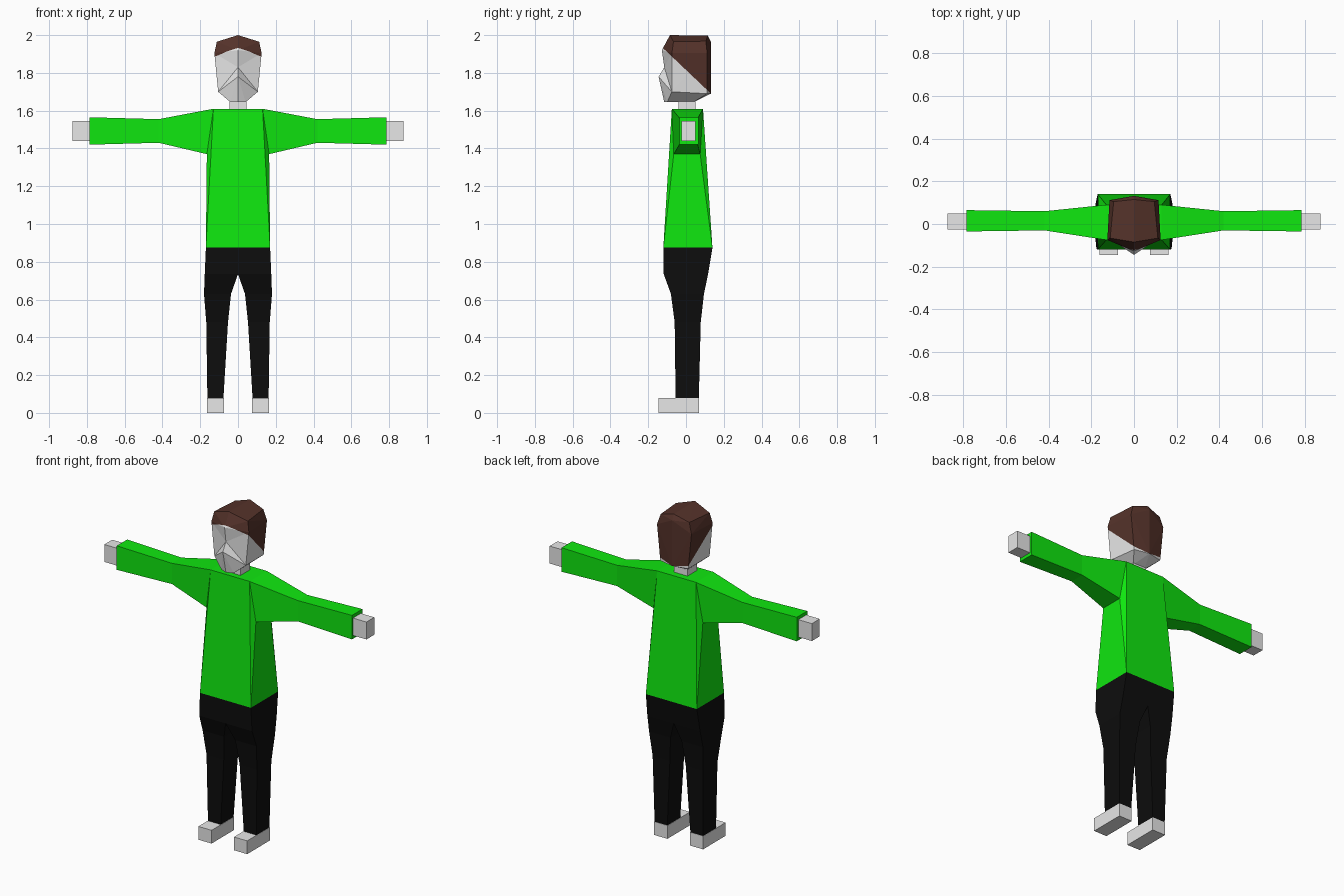
import bpy, bmesh
from mathutils import Vector

if "Cube" in bpy.data.objects:
    bpy.data.objects.remove(bpy.data.objects["Cube"])


def material(name, r, g, b):
    m = bpy.data.materials.new(name)
    m.diffuse_color = (r, g, b, 1)
    m.use_nodes = True
    m.node_tree.nodes["Principled BSDF"].inputs["Base Color"].default_value = m.diffuse_color
    return m


SKIN = material("pale_grey", 0.8, 0.8, 0.8)
GREEN = material("bright_green", 0.005, 0.8, 0.005)
BLACK = material("black", 0.004, 0.004, 0.004)
BROWN = material("dark_brown", 0.09, 0.032, 0.023)


def finish(name, bm, mats, mirror=True):
    """Turn a bmesh into a flat shaded object, mirrored across x = 0."""
    if mirror:
        other = bmesh.ops.duplicate(bm, geom=bm.verts[:] + bm.edges[:] + bm.faces[:])["geom"]
        for v in other:
            if isinstance(v, bmesh.types.BMVert):
                v.co.x = -v.co.x
    bmesh.ops.remove_doubles(bm, verts=bm.verts, dist=0.0005)
    bmesh.ops.recalc_face_normals(bm, faces=bm.faces)
    me = bpy.data.meshes.new(name)
    bm.to_mesh(me)
    bm.free()
    for m in mats:
        me.materials.append(m)
    ob = bpy.data.objects.new(name, me)
    bpy.context.collection.objects.link(ob)
    return ob


def loft(bm, rings, closed=True):
    """Bridge successive rings of points with faces."""
    rows = [[bm.verts.new(p) for p in r] for r in rings]
    n = len(rows[0])
    for a, b in zip(rows, rows[1:]):
        for i in range(n if closed else n - 1):
            j = (i + 1) % n
            bm.faces.new((a[i], a[j], b[j], b[i]))
    return rows


def box(name, x, y, z, mat, mirror=True):
    bm = bmesh.new()
    rows = loft(bm, [[(x[0], y[0], h), (x[1], y[0], h), (x[1], y[1], h), (x[0], y[1], h)] for h in z])
    bm.faces.new(rows[0])
    bm.faces.new(rows[1])
    finish(name, bm, [mat], mirror)


# Sweater: arm loft first, then the torso panels that join its shoulder ring
bm = bmesh.new()


def arm_ring(x, y0, y1, z0, z1):
    return [(x, y0, z1), (x, y0, z0), (x, y1, z0), (x, y1, z1)]


shoulder = [(0.13, -0.075, 1.61), (0.165, -0.065, 1.37), (0.165, 0.075, 1.37), (0.13, 0.09, 1.61)]
arm = loft(bm, [shoulder, arm_ring(0.42, -0.03, 0.06, 1.43, 1.555),
                arm_ring(0.785, -0.035, 0.065, 1.42, 1.565)])
bm.faces.new(arm[-1])
top_f, pit_f, pit_b, top_b = arm[0]
hem_f, hem_b, mid_hf, mid_hb, mid_tf, mid_tb = [bm.verts.new(p) for p in (
    (0.17, -0.12, 0.875), (0.17, 0.14, 0.875), (0, -0.12, 0.875),
    (0, 0.14, 0.875), (0, -0.075, 1.61), (0, 0.09, 1.61))]
for f in ((mid_hf, hem_f, top_f, mid_tf), (mid_hb, mid_tb, top_b, hem_b),
          (mid_tf, top_f, top_b, mid_tb), (mid_hf, mid_hb, hem_b, hem_f),
          (hem_f, pit_f, top_f), (hem_b, top_b, pit_b), (hem_f, hem_b, pit_b, pit_f)):
    bm.faces.new(f)
finish("sweater", bm, [GREEN])

# Trousers: open strip at the hips, closed tubes for the legs
bm = bmesh.new()


def leg_ring(z, xi, xo, y0, y1):
    return [(xi, y0, z), (xo, y0, z), (xo, y1, z), (xi, y1, z)]


hips = leg_ring(0.735, 0, 0.176, -0.118, 0.117)
loft(bm, [leg_ring(0.875, 0, 0.17, -0.12, 0.14), hips], closed=False)
legs = loft(bm, [hips, leg_ring(0.63, 0.037, 0.18, -0.08, 0.095),
                 leg_ring(0.48, 0.053, 0.168, -0.06, 0.078),
                 leg_ring(0.08, 0.077, 0.162, -0.055, 0.068)])
bm.faces.new(legs[-1])
finish("trousers", bm, [BLACK])

# Hands, feet and neck
box("hands", (0.78, 0.875), (-0.025, 0.05), (1.44, 1.545), SKIN)
box("feet", (0.075, 0.163), (-0.145, 0.07), (0, 0.08), SKIN)
box("neck", (-0.045, 0.045), (-0.04, 0.05), (1.6, 1.66), SKIN, False)

# Head: half rings running front centre, front side, back side, back centre
bm = bmesh.new()
crown = [(0, -0.085, 2.0), (0.112, -0.066, 1.965), (0.095, 0.105, 1.968), (0, 0.115, 1.997)]
brow = [(0, -0.128, 1.92), (0.125, -0.075, 1.905), (0.115, 0.112, 1.905), (0, 0.132, 1.965)]
jaw = [(0, -0.145, 1.78), (0.105, -0.075, 1.70), (0.093, 0.112, 1.69), (0, 0.132, 1.69)]
chin = [(0, -0.115, 1.645), (0.04, -0.1, 1.645), (0.04, 0.04, 1.645), (0, 0.04, 1.645)]
rows = loft(bm, [crown, brow], closed=False)
bm.faces.new(rows[0])
low = loft(bm, [jaw, chin], closed=False)
bm.faces.new(low[1])
b, j = rows[1], low[0]
bridge = bm.verts.new((0, -0.115, 1.83))
for f in ((b[0], b[1], bridge), (bridge, b[1], j[1]), (bridge, j[1], j[0]),
          (b[1], b[2], j[2], j[1]), (b[2], b[3], j[3], j[2])):
    bm.faces.new(f)

# Hairline: a sloping cut from forehead to nape, hair above it
point, normal = Vector((0, 0.13, 1.692)), Vector((0, 0.95, 1)).normalized()
bmesh.ops.triangulate(bm, faces=bm.faces[:])
bmesh.ops.bisect_plane(bm, geom=bm.verts[:] + bm.edges[:] + bm.faces[:],
                       plane_co=point, plane_no=normal, dist=0.0001)
for f in bm.faces:
    f.material_index = int((f.calc_center_median() - point).dot(normal) > 0)
finish("head", bm, [SKIN, BROWN])
